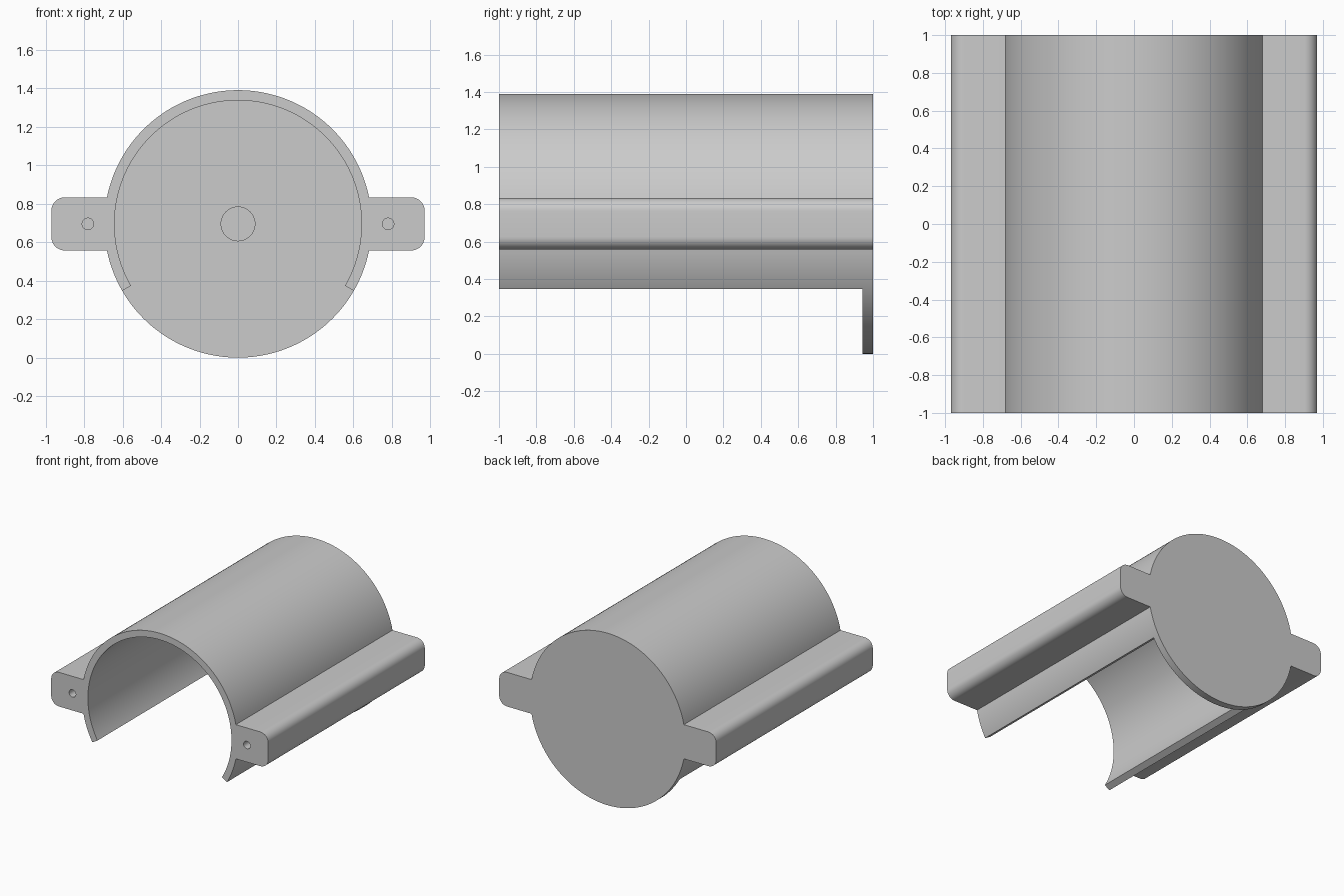
import bpy, bmesh
from math import sin, cos, asin, pi, radians

if "Cube" in bpy.data.objects:
    bpy.data.objects.remove(bpy.data.objects["Cube"])

R, RI = 0.695, 0.642          # outer and inner radius
CZ = R                        # axis height
EAR_X, EAR_H, EAR_R = 0.97, 0.138, 0.07
PLATE_Y = 0.943               # inside face of the end plate


def arc(cx, cz, r, a0, a1, n):
    return [(cx + r * cos(a0 + (a1 - a0) * i / n), cz + r * sin(a0 + (a1 - a0) * i / n))
            for i in range(n + 1)]


def extrude(name, pts, y0, y1):
    bm = bmesh.new()
    face = bm.faces.new([bm.verts.new((x, y0, z + CZ)) for x, z in pts])
    new = bmesh.ops.extrude_face_region(bm, geom=[face])["geom"]
    verts = [v for v in new if isinstance(v, bmesh.types.BMVert)]
    bmesh.ops.translate(bm, vec=(0, y1 - y0, 0), verts=verts)
    bmesh.ops.recalc_face_normals(bm, faces=bm.faces)
    mesh = bpy.data.meshes.new(name)
    bm.to_mesh(mesh)
    bm.free()
    ob = bpy.data.objects.new(name, mesh)
    bpy.context.collection.objects.link(ob)
    return ob


def cut(target, cutter):
    cutter.hide_render = True
    mod = target.modifiers.new("cut", 'BOOLEAN')
    mod.operation, mod.solver, mod.object = 'DIFFERENCE', 'EXACT', cutter
    bpy.context.view_layer.objects.active = target
    bpy.ops.object.modifier_apply(modifier=mod.name)
    bpy.data.objects.remove(cutter)


# Full outline: round body with a rounded mounting ear on each side
t = asin(EAR_H / R)
ex, ez = EAR_X - EAR_R, EAR_H - EAR_R
right_ear = arc(ex, -ez, EAR_R, -pi / 2, 0, 10) + arc(ex, ez, EAR_R, 0, pi / 2, 10)
left_ear = [(-x, -z) for x, z in right_ear]
outline = right_ear + arc(0, 0, R, t, pi - t, 96) + left_ear + arc(0, 0, R, pi + t, 2 * pi - t, 96)
housing = extrude("housing", outline, -1, 1)

# Cavity: round bore, opened at the bottom along radial edges, stopping at the end plate
a = radians(30)
cavity = arc(0, 0, RI, -a, pi + a, 128)
cavity += [(-cos(a), -sin(a)), (-cos(a), -1), (cos(a), -1), (cos(a), -sin(a))]
cut(housing, extrude("cavity_cutter", cavity, -1.1, PLATE_Y))

# Screw holes in the ears and a shallow bearing recess in the end plate
for x, r, y0, y1 in ((-0.78, 0.03, -1.1, -0.8), (0.78, 0.03, -1.1, -0.8), (0, 0.088, 0.9, 0.97)):
    cut(housing, extrude("hole_cutter", arc(x, 0, r, 0, 2 * pi, 40)[:-1], y0, y1))

bpy.ops.object.select_all(action='DESELECT')
housing.select_set(True)
bpy.context.view_layer.objects.active = housing
bpy.ops.object.shade_smooth_by_angle(angle=radians(30))
